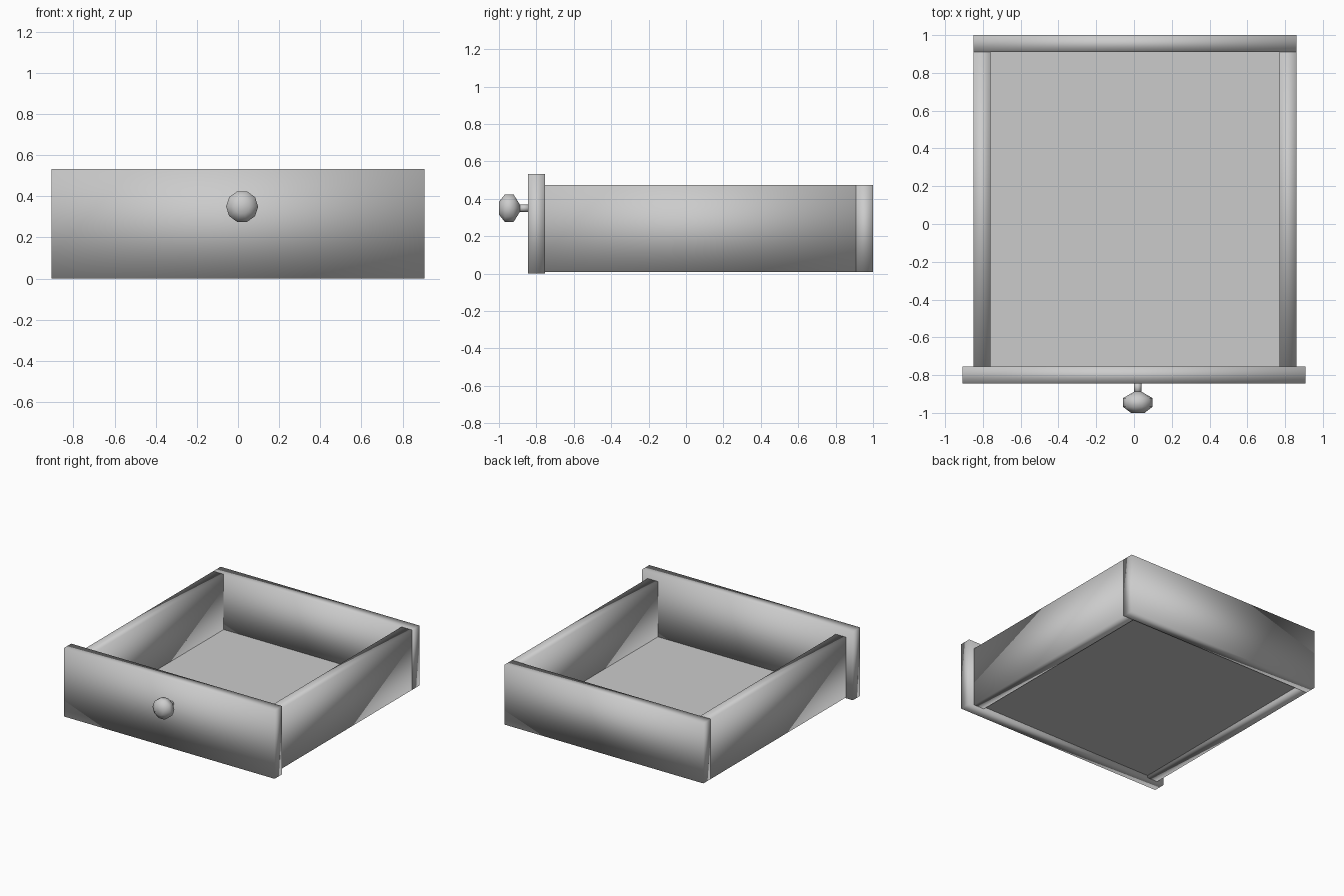
import bpy, bmesh
from math import cos, sin, tau

if "Cube" in bpy.data.objects:
    bpy.data.objects.remove(bpy.data.objects["Cube"])

GREY = (0.6, 0.6, 0.6, 1)
mat = bpy.data.materials.new("plain grey")
mat.use_nodes = True
mat.diffuse_color = GREY
mat.node_tree.nodes["Principled BSDF"].inputs["Base Color"].default_value = GREY


def finish(name, bm, smooth):
    bmesh.ops.recalc_face_normals(bm, faces=bm.faces)
    mesh = bpy.data.meshes.new(name)
    bm.to_mesh(mesh)
    bm.free()
    mesh.materials.append(mat)
    for face in mesh.polygons:
        face.use_smooth = smooth
    obj = bpy.data.objects.new(name, mesh)
    bpy.context.collection.objects.link(obj)
    return obj


def board(name, low, high, smooth=True):
    """Box between two corners; softly shaded across its edges."""
    bm = bmesh.new()
    bmesh.ops.create_cube(bm, size=1)
    for v in bm.verts:
        v.co = [a + (c + 0.5) * (b - a) for a, b, c in zip(low, high, v.co)]
    return finish(name, bm, smooth)


def turned(name, profile, x, z, sides):
    """Solid turned about an axis along y, from (y, radius) pairs."""
    bm = bmesh.new()
    rings = [[bm.verts.new((x + r * cos(tau * i / sides), y, z + r * sin(tau * i / sides)))
              for i in range(sides)] for y, r in profile]
    for a, b in zip(rings, rings[1:]):
        for i in range(sides):
            j = (i + 1) % sides
            bm.faces.new((a[i], a[j], b[j], b[i]))
    bm.faces.new(rings[0])
    bm.faces.new(rings[-1])
    return finish(name, bm, True)


# Drawer box: its centre line sits slightly to the left of the front panel's
CX, HALF, THICK = 0.005, 0.855, 0.09
BOTTOM, TOP = 0.008, 0.475
FRONT, BACK = -0.755, 0.91

board("front_panel", (-0.907, FRONT - THICK, 0), (0.907, FRONT, 0.532))
board("back_panel", (CX - HALF, BACK, BOTTOM), (CX + HALF, BACK + THICK, TOP))
for name, side in (("left_side", 1), ("right_side", -1)):
    xs = sorted((CX + side * HALF, CX + side * (HALF - THICK)))
    board(name, (xs[0], FRONT, BOTTOM), (xs[1], BACK, TOP))

# Floor, set just above the lower edges of the sides
inner = HALF - THICK
board("floor", (CX - inner, FRONT, 0.025), (CX + inner, BACK, 0.045), smooth=False)

# Pull knob with its stem
turned("knob", [(-1.0, 0.036), (-0.968, 0.078), (-0.922, 0.078), (-0.888, 0.02)],
       0.02, 0.35, 10)
turned("knob_stem", [(-0.895, 0.02), (FRONT - THICK + 0.01, 0.02)], 0.02, 0.35, 10)
